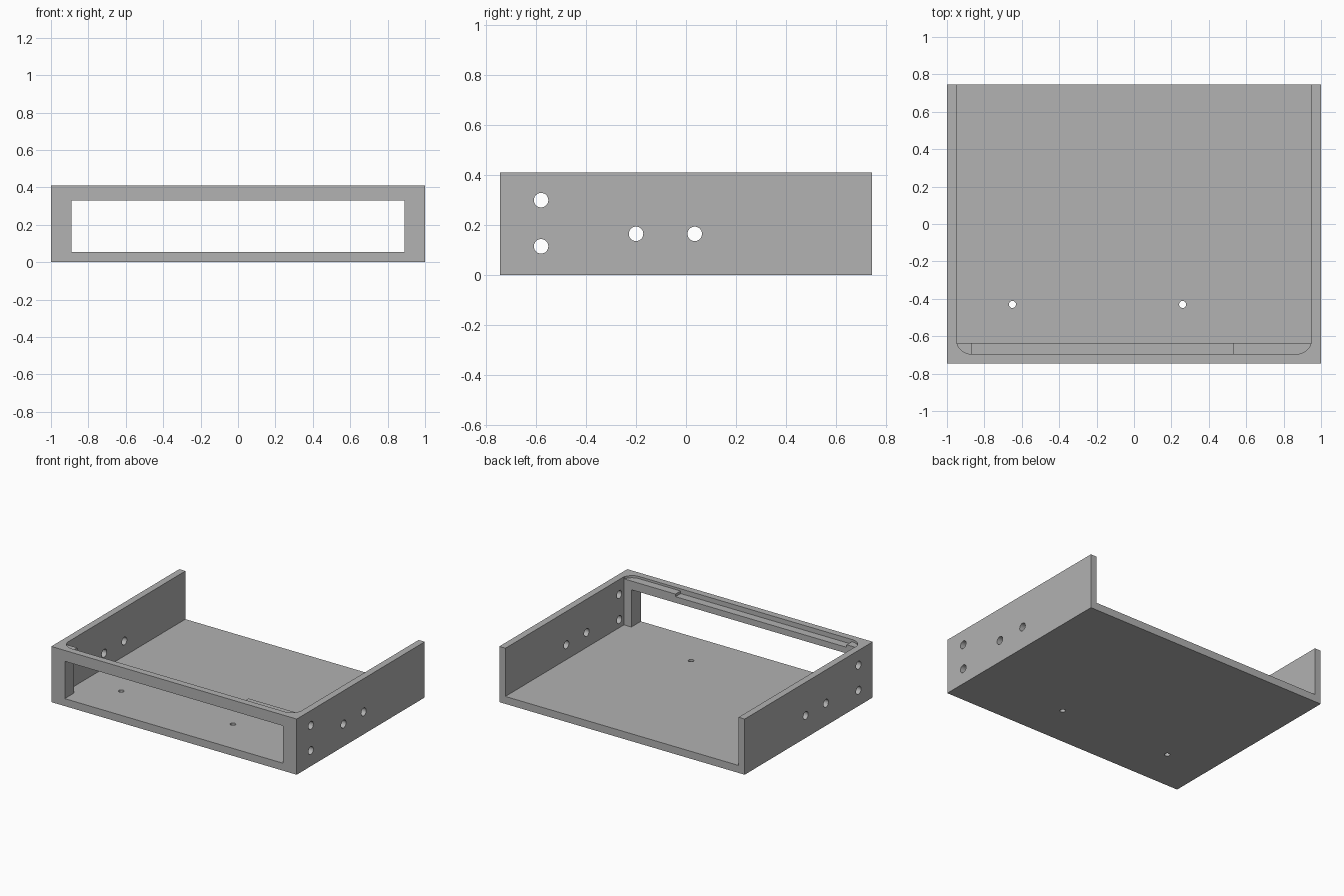
import bpy, bmesh, math
from mathutils import Matrix

if "Cube" in bpy.data.objects:
    bpy.data.objects.remove(bpy.data.objects["Cube"], do_unlink=True)

W, D, H = 1.0, 0.745, 0.41      # half width, half depth, height
WALL, FLOOR = 0.05, 0.055
LEDGE_Y = -0.635                # rear edge of the front ledge
INNER = W - WALL
OVER = 0.1                      # cutter overshoot

grey = bpy.data.materials.new("plain grey")
grey.use_nodes = True
colour = (0.445, 0.445, 0.445, 1)
grey.diffuse_color = colour
grey.node_tree.nodes["Principled BSDF"].inputs["Base Color"].default_value = colour


def finish(bm, name):
    bmesh.ops.recalc_face_normals(bm, faces=bm.faces)
    mesh = bpy.data.meshes.new(name)
    bm.to_mesh(mesh)
    bm.free()
    mesh.materials.append(grey)
    obj = bpy.data.objects.new(name, mesh)
    bpy.context.collection.objects.link(obj)
    return obj


def box(name, lo, hi):
    bm = bmesh.new()
    bmesh.ops.create_cube(bm, size=1)
    for v in bm.verts:
        v.co = [a if c < 0 else b for a, b, c in zip(lo, hi, v.co)]
    return finish(bm, name)


def rod(name, centre, radius, length, rotation=Matrix()):
    bm = bmesh.new()
    bmesh.ops.create_cone(bm, cap_ends=True, segments=32, radius1=radius, radius2=radius,
                          depth=length, matrix=Matrix.Translation(centre) @ rotation)
    return finish(bm, name)


def rounded_recess(name, bottom, radius):
    # Plan outline with two rounded front corners, extruded upward
    front = -D + WALL
    pts = [(INNER, D + OVER), (-INNER, D + OVER)]
    for side, start in ((-1, math.pi), (1, 1.5 * math.pi)):
        for i in range(11):
            a = start + i * math.pi / 20
            pts.append((side * (INNER - radius) + radius * math.cos(a),
                        front + radius + radius * math.sin(a)))
    bm = bmesh.new()
    face = bm.faces.new([bm.verts.new((x, y, bottom)) for x, y in pts])
    top = bmesh.ops.extrude_face_region(bm, geom=[face])
    for v in top["geom"]:
        if isinstance(v, bmesh.types.BMVert):
            v.co.z = H + OVER
    return finish(bm, name)


tray = box("tray_body", (-W, -D, 0), (W, D, H))

# Open interior, stepped front ledge and front window
cutters = [
    box("cavity_cutter", (-INNER, LEDGE_Y, FLOOR), (INNER, D + OVER, H + OVER)),
    rounded_recess("ledge_cutter", H - 0.016, 0.08),
    box("ledge_step_cutter", (-0.865, -D + WALL, H - 0.035), (0.53, 0, H + OVER)),
    box("window_cutter", (-0.89, -D - OVER, FLOOR), (0.89, -0.5, 0.33)),
]

# Side holes through both walls
turn = Matrix.Rotation(math.pi / 2, 4, "Y")
for y, z in ((-0.58, 0.3), (-0.58, 0.115), (-0.2, 0.165), (0.035, 0.165)):
    cutters.append(rod("side_hole_cutter", (0, y, z), 0.029, 3, turn))

# Floor screw holes
for x in (-0.65, 0.26):
    cutters.append(rod("floor_hole_cutter", (x, -0.43, 0), 0.019, 0.3))

bpy.context.view_layer.objects.active = tray
for cutter in cutters:
    cutter.hide_render = True
    mod = tray.modifiers.new("cut", "BOOLEAN")
    mod.operation, mod.solver, mod.object = "DIFFERENCE", "EXACT", cutter
    bpy.ops.object.modifier_apply(modifier=mod.name)
    bpy.data.objects.remove(cutter, do_unlink=True)

# Smooth rounded corners and holes, crisp edges elsewhere
bpy.ops.object.select_all(action="DESELECT")
tray.select_set(True)
bpy.ops.object.shade_smooth_by_angle(angle=math.radians(30))
